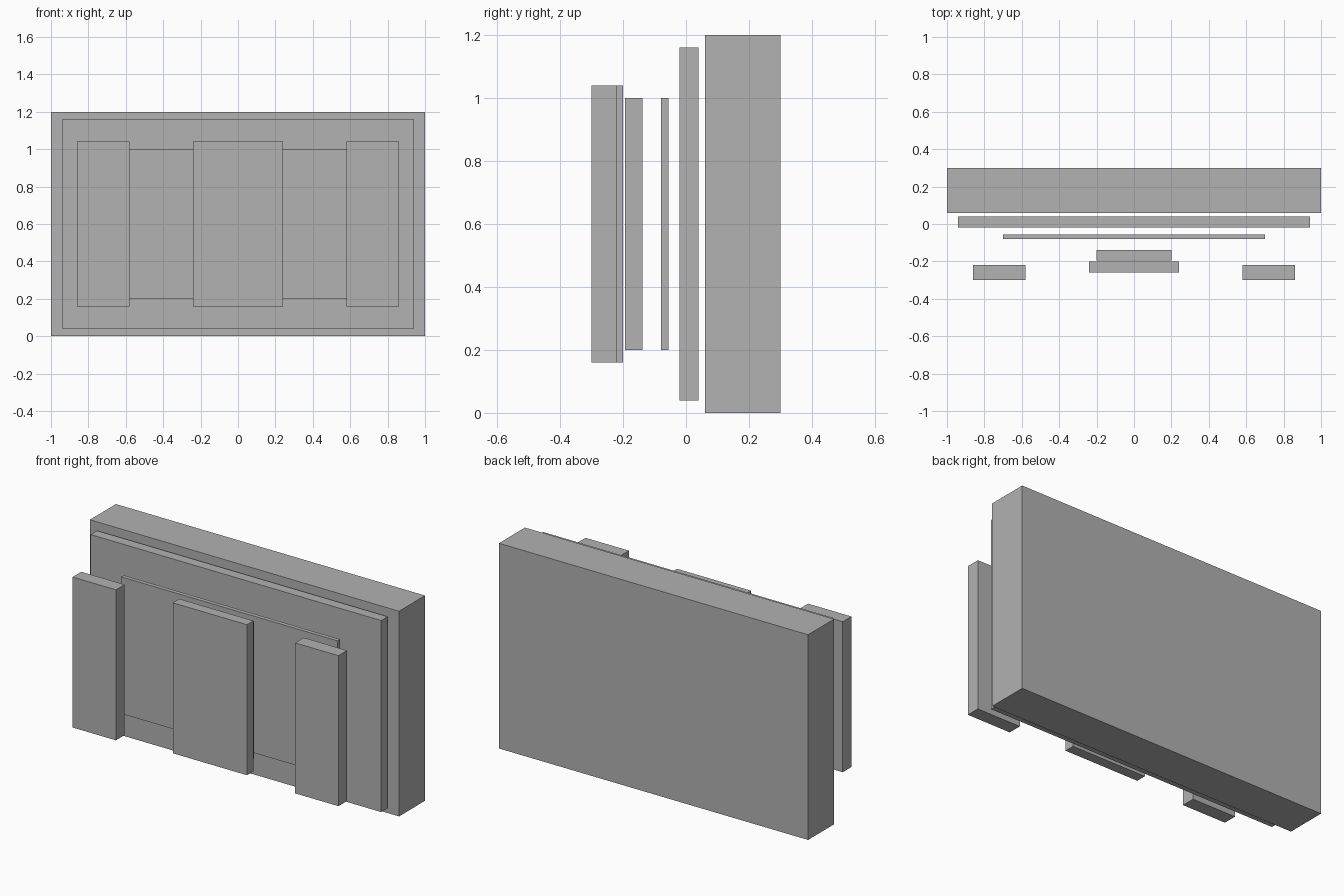
import bpy

if "Cube" in bpy.data.objects:
    bpy.data.objects.remove(bpy.data.objects["Cube"])

grey = bpy.data.materials.new("mid_grey")
grey.diffuse_color = (0.445, 0.445, 0.445, 1.0)
grey.use_nodes = True
grey.node_tree.nodes["Principled BSDF"].inputs["Base Color"].default_value = grey.diffuse_color


def box(name, x, y, z):
    """Box from (min, max) extents on each axis."""
    spans = (x, y, z)
    bpy.ops.mesh.primitive_cube_add(size=1, location=[(a + b) / 2 for a, b in spans])
    obj = bpy.context.object
    obj.name = name
    obj.scale = [b - a for a, b in spans]
    bpy.ops.object.transform_apply(location=False, rotation=False, scale=True)
    obj.data.materials.append(grey)
    return obj


# Layered slabs, from back to front
box("back_slab", (-1.0, 1.0), (0.06, 0.30), (0.0, 1.2))
box("backing_panel", (-0.94, 0.94), (-0.02, 0.04), (0.04, 1.16))
box("thin_sheet", (-0.70, 0.70), (-0.08, -0.056), (0.2, 1.0))

# Centre panel with its smaller block behind
box("centre_block", (-0.20, 0.20), (-0.194, -0.138), (0.2, 1.0))
box("centre_front_panel", (-0.24, 0.24), (-0.26, -0.20), (0.16, 1.04))

# Matching side panels
for side, s in (("left", -1), ("right", 1)):
    box(side + "_front_panel", sorted((s * 0.58, s * 0.86)), (-0.30, -0.22), (0.16, 1.04))
